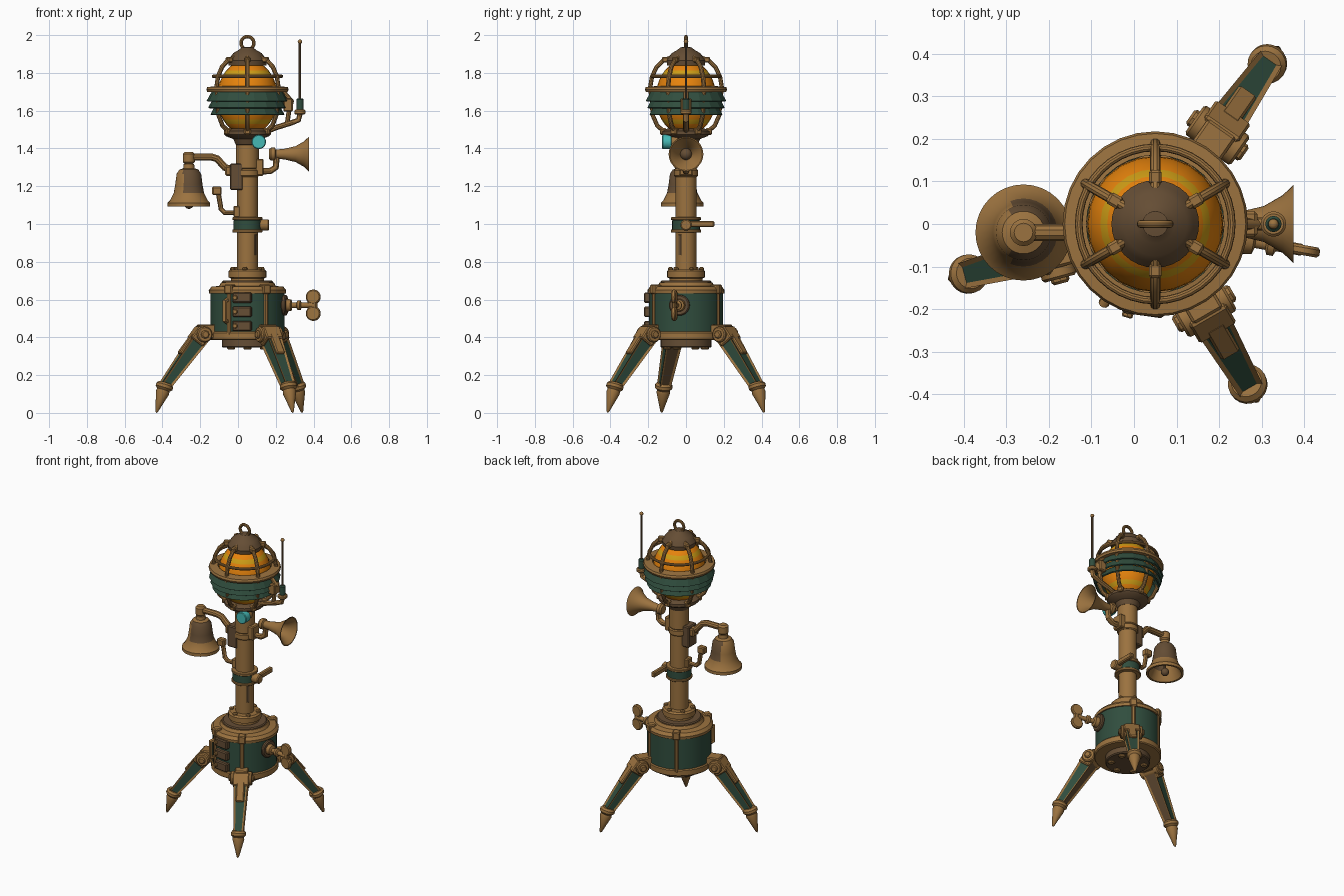
import bpy, bmesh, math
from math import pi, sin, cos, radians
from mathutils import Matrix, Vector

if "Cube" in bpy.data.objects:
    bpy.data.objects.remove(bpy.data.objects["Cube"])


def material(name, rgb):
    m = bpy.data.materials.new(name)
    m.use_nodes = True
    m.diffuse_color = (*rgb, 1)
    m.node_tree.nodes["Principled BSDF"].inputs["Base Color"].default_value = (*rgb, 1)
    return m


BRONZE = material("bronze", (0.33, 0.17, 0.05))
BROWN = material("dark_brown", (0.13, 0.075, 0.035))
GREEN = material("deep_green", (0.03, 0.075, 0.048))
ORANGE = material("glow_orange", (0.8, 0.23, 0.004))
YELLOW = material("glow_yellow", (0.62, 0.34, 0.008))
CYAN = material("cyan", (0.06, 0.48, 0.46))
AXIS = Matrix.Translation((0.05, 0, 0))


def finish(name, bm, mats, matrix, smooth=True):
    bmesh.ops.recalc_face_normals(bm, faces=bm.faces)
    mesh = bpy.data.meshes.new(name)
    bm.to_mesh(mesh)
    bm.free()
    ob = bpy.data.objects.new(name, mesh)
    bpy.context.collection.objects.link(ob)
    for m in mats:
        mesh.materials.append(m)
    ob.matrix_world = matrix
    if smooth:
        bpy.ops.object.select_all(action='DESELECT')
        ob.select_set(True)
        bpy.context.view_layer.objects.active = ob
        bpy.ops.object.shade_smooth_by_angle(angle=radians(35))
    return ob


def lathe(name, profile, mat, matrix=AXIS, steps=32, smooth=True):
    """Spin (radius, height) points round the local z axis."""
    bm = bmesh.new()
    vs = [bm.verts.new((r, 0, z)) for r, z in profile]
    edges = [bm.edges.new(p) for p in zip(vs, vs[1:])]
    bmesh.ops.spin(bm, geom=vs + edges, cent=(0, 0, 0), axis=(0, 0, 1),
                   angle=2 * pi, steps=steps)
    bmesh.ops.remove_doubles(bm, verts=bm.verts, dist=0.0004)
    return finish(name, bm, [mat], matrix, smooth)


def disc(name, r, z0, z1, mat, matrix=AXIS, bevel=0.006, steps=32):
    return lathe(name, [(0, z0), (r - bevel, z0), (r, z0 + bevel), (r, z1 - bevel),
                        (r - bevel, z1), (0, z1)], mat, matrix, steps)


def ball(name, r, mat, matrix, squash=1, rows=10):
    pts = [(r * sin(pi * i / rows), -r * squash * cos(pi * i / rows)) for i in range(rows + 1)]
    return lathe(name, pts, mat, matrix, 24)


def box(name, size, mat, matrix, bevel=0.006):
    bm = bmesh.new()
    bmesh.ops.create_cube(bm, size=1, matrix=Matrix.Diagonal((*size, 1)))
    bmesh.ops.bevel(bm, geom=bm.edges[:], offset=bevel, segments=1, affect='EDGES')
    return finish(name, bm, [mat], matrix, False)


def tube(name, points, r, mat, matrix=Matrix(), cyclic=False):
    cu = bpy.data.curves.new(name, 'CURVE')
    cu.dimensions, cu.bevel_depth, cu.bevel_resolution = '3D', r, 3
    cu.use_fill_caps = True
    sp = cu.splines.new('POLY')
    sp.points.add(len(points) - 1)
    for p, co in zip(sp.points, points):
        p.co = (*co, 1)
    sp.use_cyclic_u = cyclic
    tmp = bpy.data.objects.new(name + "_path", cu)
    bpy.context.collection.objects.link(tmp)
    dg = bpy.context.evaluated_depsgraph_get()
    bm = bmesh.new()
    bm.from_mesh(bpy.data.meshes.new_from_object(tmp.evaluated_get(dg)))
    bpy.data.objects.remove(tmp)
    return finish(name, bm, [mat], matrix)


def paint(ob, mat, rule):
    """Give the faces whose local centre passes the rule a second colour."""
    ob.data.materials.append(mat)
    for f in ob.data.polygons:
        if rule(f.center):
            f.material_index = 1


def at(x, y, z):
    return Matrix.Translation((x, y, z))


def polar(deg, r=0, z=0):
    return AXIS @ Matrix.Rotation(radians(deg), 4, 'Z') @ at(r, 0, z)


def aim(origin, target):
    """Local z points at the target, local y leans upwards."""
    d = Vector(target) - Vector(origin)
    return at(*origin) @ d.to_track_quat('Z', 'Y').to_matrix().to_4x4()


ACROSS = Matrix.Rotation(pi / 2, 4, 'X')
OUT = Matrix.Rotation(pi / 2, 4, 'Y')

# Three hinged legs with green panels outside and brown ones underneath
for i, (deg, shift) in enumerate(((195, 0), (300, -0.02), (55, 0.005)), 1):
    frame = polar(deg, shift)
    hip, ankle, tip = (0.25, 0, 0.415), (0.455, 0, 0.14), (0.5, 0, 0)
    length = (Vector(ankle) - Vector(hip)).length
    bm = bmesh.new()
    bmesh.ops.create_cube(bm, size=1)
    for v in bm.verts:
        far = v.co.z > 0
        v.co.x *= 0.06 if far else 0.09
        v.co.y *= 0.055 if far else 0.085
        v.co.z = (v.co.z + 0.5) * length
    bm.normal_update()
    sides = [f for f in bm.faces if abs(f.normal.z) < 0.5]
    for f in sides:
        f.material_index = 2 if f.normal.y < -0.5 else 1
    rims = bmesh.ops.inset_individual(bm, faces=sides, thickness=0.016, depth=-0.006)
    for f in rims["faces"]:
        f.material_index = 0
    beam = frame @ aim(hip, ankle)
    finish(f"leg_{i}", bm, [BRONZE, GREEN, BROWN], beam, False)
    box(f"leg_sleeve_{i}", (0.1, 0.08, 0.08), BRONZE, beam @ at(0, 0.006, 0.015))
    box(f"leg_top_plate_{i}", (0.05, 0.02, 0.13), BRONZE, beam @ at(0, 0.037, 0.09))
    box(f"leg_mount_{i}", (0.11, 0.08, 0.075), BRONZE, frame @ at(0.215, 0, 0.43))
    disc(f"hip_pin_{i}", 0.042, -0.066, 0.066, BRONZE, frame @ at(*hip) @ ACROSS, steps=16)
    disc(f"hip_bolt_{i}", 0.022, -0.078, 0.078, BRONZE, frame @ at(*hip) @ ACROSS, steps=8)
    lathe(f"foot_{i}", [(0, -0.02), (0.036, -0.02), (0.046, -0.008), (0.046, 0.008), (0.034, 0.02),
                        (0.036, 0.035), (0.022, 0.085), (0.007, 0.14), (0, 0.147)],
          BRONZE, frame @ aim(ankle, tip), 20)

# Drum body
disc("drum_underplate", 0.135, 0.345, 0.4, BROWN)
disc("drum_bottom_rim", 0.203, 0.385, 0.43, BRONZE)
disc("drum_wall", 0.195, 0.42, 0.64, GREEN)
lathe("drum_top_rim", [(0, 0.632), (0.203, 0.632), (0.205, 0.65), (0.19, 0.668), (0.15, 0.672),
                       (0.14, 0.69), (0, 0.69)], BRONZE)
disc("drum_lid", 0.135, 0.68, 0.7, BROWN)
for a in (60, 120, 240, 300):
    box(f"drum_strap_{a}", (0.014, 0.024, 0.24), BRONZE, polar(a, 0.197, 0.53))
    box(f"drum_clamp_{a}", (0.05, 0.045, 0.05), BRONZE, polar(a, 0.185, 0.655))
for i in range(6):
    a = 60 * i
    disc(f"underside_bolt_{i}", 0.022, 0, 0.04, BRONZE, polar(a + 30, 0.1, 0.335), steps=8)
    disc(f"collar_bolt_{i}", 0.014, 0, 0.02, BRONZE, polar(a + 20, 0.083, 0.752), steps=8)

# Service plates and pipe on the front of the drum
for z in (0.46, 0.535, 0.61):
    box("front_plate", (0.035, 0.1, 0.055), BROWN, polar(262, 0.2, z))
    disc("front_plate_bolt", 0.013, 0, 0.03, BRONZE, polar(253, 0.2, z) @ OUT, 0.003, 8)
tube("front_pipe", [(0.19, 0, 0.48), (0.222, 0, 0.49), (0.222, 0, 0.59), (0.19, 0, 0.6)],
     0.013, BRONZE, polar(237))

# Wind-up key
key = polar(-10, 0.19, 0.57) @ OUT
disc("key_flange", 0.055, 0, 0.022, BROWN, key)
lathe("key_shaft", [(0, 0.02), (0.034, 0.02), (0.03, 0.045), (0.015, 0.05), (0.015, 0.075),
                    (0.026, 0.08), (0.026, 0.095), (0.014, 0.1), (0.014, 0.16), (0, 0.16)], BRONZE, key)
for s in (-1, 1):
    disc("key_lobe", 0.039, -0.012, 0.012, BRONZE, key @ at(s * 0.044, 0, 0.164) @ ACROSS, steps=20)
box("key_web", (0.08, 0.022, 0.05), BRONZE, key @ at(0, 0, 0.16))

# Column, collars and lever
disc("column", 0.055, 0.69, 1.46, BRONZE)
lathe("column_base_collar", [(0.05, 0.69), (0.088, 0.69), (0.088, 0.712), (0.1, 0.718), (0.1, 0.75),
                             (0.09, 0.76), (0.05, 0.76)], BRONZE)
disc("green_collar", 0.073, 0.965, 1.025, GREEN)
for z in (0.955, 1.02):
    disc("collar_ring", 0.08, z, z + 0.016, BRONZE, bevel=0.003)
box("column_slot", (0.008, 0.02, 0.11), BROWN, polar(-35, 0.053, 0.89), 0.002)
disc("lever_hub", 0.03, 0, 0.075, BRONZE, at(0.09, 0, 0.995) @ OUT, steps=16)
box("lever", (0.028, 0.15, 0.034), BRONZE, at(0.14, 0.075, 1.0))
disc("sleeve", 0.063, 1.25, 1.29, BRONZE)
disc("upper_column", 0.06, 1.29, 1.44, BRONZE)

# Bell with its bracket, clapper and striker
box("bell_mount", (0.07, 0.085, 0.14), BROWN, at(-0.008, -0.01, 1.25))
box("bell_mount_cap", (0.045, 0.06, 0.05), BRONZE, at(-0.045, -0.01, 1.28))
tube("bell_arm", [(-0.04, -0.01, 1.29), (-0.07, -0.01, 1.3), (-0.11, -0.015, 1.345),
                  (-0.14, -0.02, 1.355), (-0.25, -0.02, 1.355)], 0.02, BRONZE)
BELL = at(-0.26, -0.02, 0)
disc("bell_arm_knob", 0.032, 1.318, 1.38, BRONZE, BELL, 0.01, 16)
bell = lathe("bell", [(0, 1.318), (0.028, 1.317), (0.03, 1.295), (0.05, 1.288), (0.065, 1.265),
                      (0.072, 1.21), (0.08, 1.165), (0.1, 1.125), (0.113, 1.112), (0.113, 1.092),
                      (0.1, 1.092), (0.07, 1.15), (0.055, 1.26), (0, 1.28)], BRONZE, BELL)
paint(bell, BROWN, lambda c: 1.15 < c.z < 1.28 and c.x > -0.03)
disc("clapper_rod", 0.008, 1.1, 1.28, BROWN, BELL, 0.002, 8)
ball("clapper", 0.025, BROWN, BELL @ at(0, 0, 1.105))
tube("striker_arm", [(0.02, -0.01, 1.06), (-0.07, -0.01, 1.06), (-0.09, -0.01, 1.08),
                     (-0.105, -0.01, 1.17)], 0.014, BRONZE)
box("striker_head", (0.05, 0.04, 0.045), BRONZE, at(-0.112, -0.01, 1.175))
box("striker_mount", (0.05, 0.05, 0.06), BRONZE, at(0.0, -0.01, 1.065))

# Horn
box("horn_mount", (0.05, 0.07, 0.09), BRONZE, at(0.11, 0, 1.3))
tube("horn_pipe", [(0.1, 0, 1.28), (0.17, 0, 1.28), (0.2, 0, 1.3), (0.205, 0, 1.36)], 0.018, BRONZE)
lathe("horn", [(0, 0), (0.026, 0), (0.034, 0.01), (0.034, 0.03), (0.024, 0.035), (0.028, 0.08),
               (0.042, 0.14), (0.068, 0.185), (0.092, 0.21), (0.086, 0.21), (0.05, 0.17),
               (0.025, 0.11), (0, 0.1)], BRONZE, at(0.165, 0, 1.37) @ OUT)
ball("horn_core", 0.032, BROWN, at(0.28, 0, 1.37))

# Cyan lens
lens = at(0.11, -0.04, 1.435) @ ACROSS
disc("lens_socket", 0.03, 0, 0.045, BRONZE, lens)
disc("lens", 0.038, 0.036, 0.086, CYAN, lens, 0.004)

# Lantern base and glowing globe with two yellow bands
lathe("lantern_base", [(0, 1.4), (0.062, 1.42), (0.075, 1.45), (0.115, 1.465), (0.125, 1.475),
                       (0.125, 1.492), (0.1, 1.505), (0, 1.505)], BROWN)
globe = ball("globe", 0.16, ORANGE, polar(0, 0, 1.67), 1.25, 20)
paint(globe, YELLOW, lambda c: 0.115 < abs(c.z) < 0.145)

# Cage of six ribs and rings
rib = [(0.07, 1.885), (0.12, 1.865), (0.155, 1.832), (0.18, 1.78), (0.19, 1.72), (0.178, 1.64),
       (0.178, 1.58), (0.152, 1.52), (0.11, 1.485)]
for i in range(6):
    a = 30 + 60 * i
    tube(f"cage_rib_{i}", [(r, 0, z) for r, z in rib], 0.012, BRONZE, polar(a))
    box(f"rib_clip_{i}", (0.035, 0.03, 0.03), BRONZE, polar(a, 0.11, 1.87))
    box(f"rib_foot_{i}", (0.035, 0.035, 0.035), BRONZE, polar(a, 0.12, 1.49))
ring = [(0.18 * cos(pi * k / 20), 0.18 * sin(pi * k / 20), 1.782) for k in range(40)]
tube("cage_ring", ring, 0.009, BRONZE, AXIS, True)
lathe("cage_belt", [(0.162, 1.7), (0.213, 1.7), (0.218, 1.712), (0.213, 1.725), (0.162, 1.73),
                    (0.162, 1.7)], BRONZE)

# Green louvres below the belt
for k, r in enumerate((0.216, 0.208, 0.196)):
    z = 1.7 - 0.036 * k
    lathe(f"louvre_{k}", [(r - 0.026, z), (r, z - 0.048), (r - 0.008, z - 0.052), (r - 0.034, z - 0.004),
                          (r - 0.026, z)], GREEN, steps=18, smooth=False)

# Cap and carrying loop
lathe("cap", [(0, 1.84), (0.1, 1.84), (0.103, 1.865), (0.09, 1.885), (0.075, 1.905), (0.045, 1.922),
              (0.03, 1.935), (0, 1.938)], BROWN)
loop = [(0.034 * cos(pi * k / 12), 0, 1.958 + 0.034 * sin(pi * k / 12)) for k in range(24)]
tube("top_loop", loop, 0.0095, BRONZE, AXIS, True)

# Antenna with its bracket
tube("antenna_bracket", [(0.15, 0, 1.49), (0.2, 0, 1.51), (0.28, 0, 1.535), (0.32, 0, 1.55),
                         (0.33, 0, 1.59)], 0.015, BRONZE)
tube("antenna_brace", [(0.24, 0, 1.7), (0.285, 0, 1.65), (0.27, 0, 1.6), (0.26, 0, 1.53)], 0.013, BRONZE)
box("antenna_joint", (0.05, 0.06, 0.07), BRONZE, at(0.265, 0, 1.63))
disc("antenna_seat", 0.03, 1.58, 1.605, BRONZE, at(0.328, 0, 0), steps=16)
disc("antenna_grip", 0.019, 1.6, 1.665, GREEN, at(0.328, 0, 0), steps=16)
disc("antenna_rod", 0.0065, 1.66, 1.96, BROWN, at(0.328, 0, 0), 0.001, 8)
ball("antenna_tip", 0.012, BRONZE, at(0.328, 0, 1.965))
